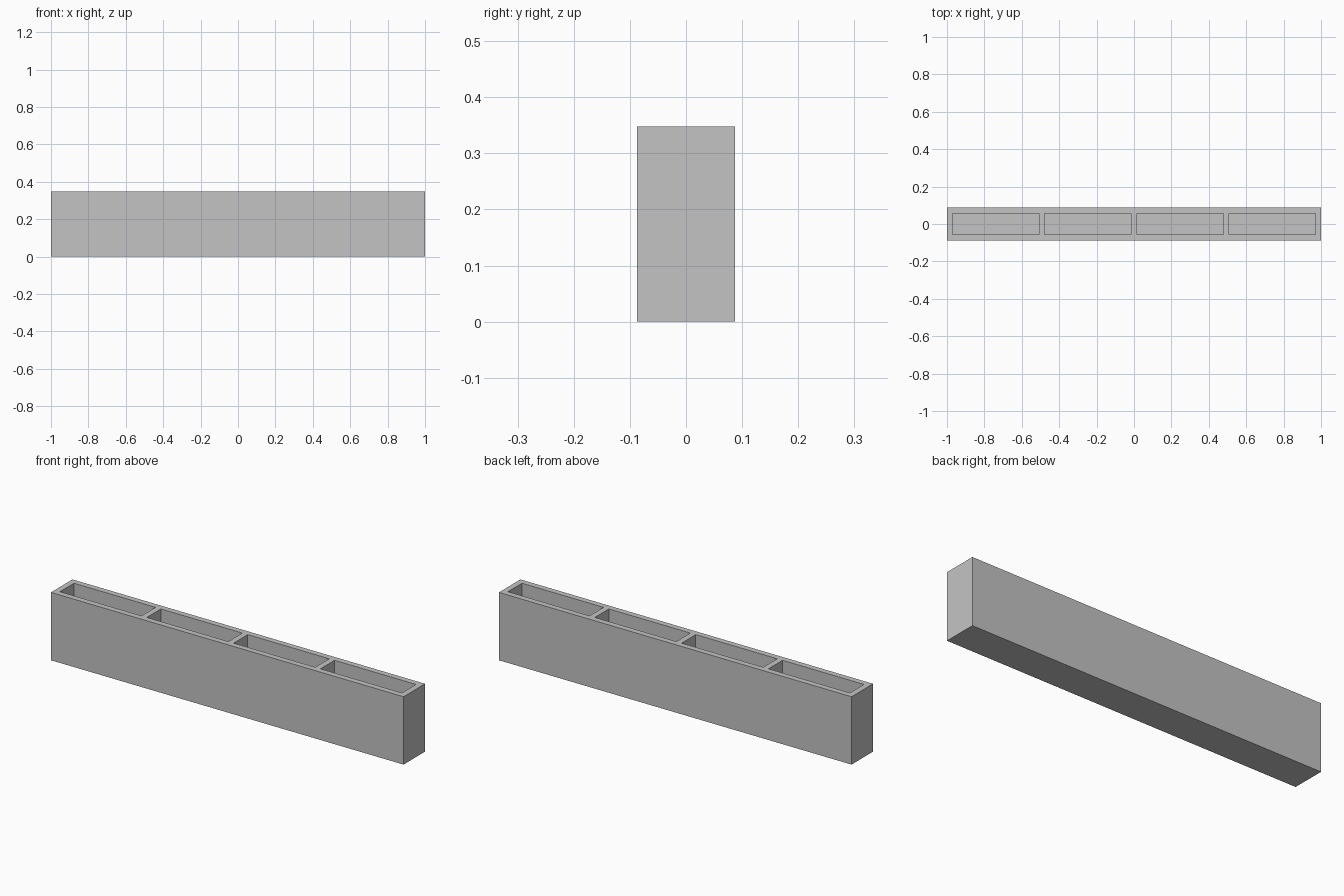
import bpy
import bmesh

old = bpy.data.objects.get("Cube")
if old:
    bpy.data.objects.remove(old, do_unlink=True)

LENGTH, DEPTH, HEIGHT = 2.0, 0.174, 0.348
WALL = 0.03
POCKETS = 4

grey = bpy.data.materials.new("light_grey")
grey.use_nodes = True
colour = (0.55, 0.55, 0.55, 1)
grey.diffuse_color = colour
grey.node_tree.nodes["Principled BSDF"].inputs["Base Color"].default_value = colour

# Solid block whose grid lines follow the walls and pockets
pocket = (LENGTH - WALL * (POCKETS + 1)) / POCKETS
cuts_x = []
for i in range(POCKETS):
    start = -LENGTH / 2 + WALL + i * (pocket + WALL)
    cuts_x += [start, start + pocket]
cuts_y = [-DEPTH / 2 + WALL, DEPTH / 2 - WALL]

bm = bmesh.new()
bmesh.ops.create_cube(bm, size=1)
for v in bm.verts:
    v.co = (v.co.x * LENGTH, v.co.y * DEPTH, (v.co.z + 0.5) * HEIGHT)


def top_faces():
    return [f for f in bm.faces if f.normal.z > 0.9]


def slice_top(point, normal):
    faces = top_faces()
    edges = {e for f in faces for e in f.edges}
    verts = {v for f in faces for v in f.verts}
    bmesh.ops.bisect_plane(bm, geom=faces + list(edges) + list(verts),
                           plane_co=point, plane_no=normal)
    bm.normal_update()


bm.normal_update()
for x in cuts_x:
    slice_top((x, 0, 0), (1, 0, 0))
for y in cuts_y:
    slice_top((0, y, 0), (0, 1, 0))

# Open pockets pushed down to a thin floor
wells = []
for f in top_faces():
    c = f.calc_center_median()
    inside = any(a < c.x < b for a, b in zip(cuts_x[::2], cuts_x[1::2]))
    if inside and cuts_y[0] < c.y < cuts_y[1]:
        wells.append(f)
result = bmesh.ops.extrude_discrete_faces(bm, faces=wells)
for f in result["faces"]:
    rim = list(f.verts)
    lower = [bm.verts.new((v.co.x, v.co.y, WALL)) for v in rim]
    bm.faces.new(lower)
    for i in range(len(rim)):
        j = (i + 1) % len(rim)
        bm.faces.new((rim[i], rim[j], lower[j], lower[i]))
bmesh.ops.delete(bm, geom=result["faces"], context="FACES_ONLY")
bmesh.ops.remove_doubles(bm, verts=bm.verts, dist=0.0001)
bmesh.ops.recalc_face_normals(bm, faces=bm.faces)

mesh = bpy.data.meshes.new("divided_trough")
bm.to_mesh(mesh)
bm.free()
mesh.materials.append(grey)
trough = bpy.data.objects.new("divided_trough", mesh)
bpy.context.collection.objects.link(trough)
